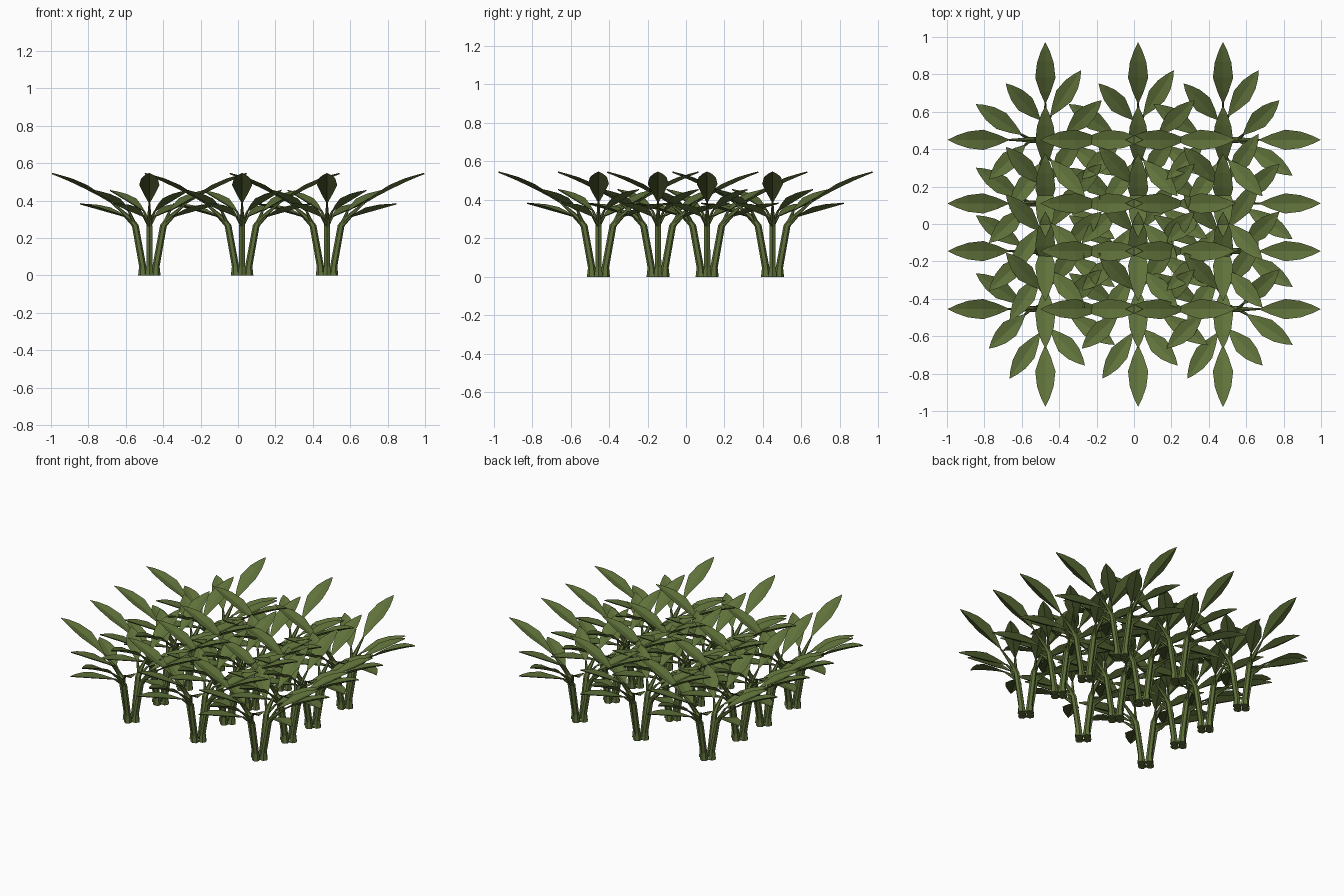
import bpy, bmesh, math
from mathutils import Vector, Matrix

if "Cube" in bpy.data.objects:
    bpy.data.objects.remove(bpy.data.objects["Cube"])

green = bpy.data.materials.new("leaf green")
green.diffuse_color = (0.115, 0.165, 0.042, 1)
green.use_nodes = True
green.node_tree.nodes["Principled BSDF"].inputs["Base Color"].default_value = green.diffuse_color


def tube(bm, pts, radii, sides=6):
    """Tapered tube through points, closed at both ends."""
    rings = []
    for i, p in enumerate(pts):
        d = (Vector(pts[min(i + 1, len(pts) - 1)]) - Vector(pts[max(i - 1, 0)])).normalized()
        if i == 0:
            d = Vector((0, 0, 1)) if p[2] < 0.01 else d
        u = d.cross(Vector((0, 1, 0))).normalized()
        v = d.cross(u)
        rings.append([bm.verts.new(Vector(p) + radii[i] * (math.cos(a) * u + math.sin(a) * v))
                      for a in (2 * math.pi * k / sides for k in range(sides))])
    for a, b in zip(rings, rings[1:]):
        for k in range(sides):
            bm.faces.new((a[k], a[(k + 1) % sides], b[(k + 1) % sides], b[k]))
    bm.faces.new(rings[0])
    bm.faces.new(rings[-1])


def leaf(bm, base, tip, width, arch):
    """Pointed blade folded into a shallow gutter, with a keeled underside."""
    base, tip = Vector(base), Vector(tip)
    side = Vector((0, 0, 1)).cross(tip - base).normalized()
    up = (tip - base).cross(side).normalized()
    rows = []
    for t, w in ((0, .08), (.2, .55), (.45, 1), (.7, .82), (.88, .42), (1, .03)):
        c = base.lerp(tip, t) + up * arch * 4 * t * (1 - t)
        h = w * width / 2
        rows.append([bm.verts.new(q) for q in (
            c + side * h + up * h * .28, c + up * .003,
            c - side * h + up * h * .28, c - up * (.004 + .08 * h))])
    for a, b in zip(rows, rows[1:]):
        for k in range(4):
            bm.faces.new((a[k], a[(k + 1) % 4], b[(k + 1) % 4], b[k]))
    bm.faces.new(rows[0])
    bm.faces.new(rows[-1])


def make_mesh(name, build):
    """Build one branch and repeat it four times around the plant."""
    bm = bmesh.new()
    build(bm)
    src = bm.verts[:] + bm.edges[:] + bm.faces[:]
    for k in range(1, 4):
        new = bmesh.ops.duplicate(bm, geom=src)["geom"]
        bmesh.ops.rotate(bm, verts=[g for g in new if isinstance(g, bmesh.types.BMVert)],
                         cent=(0, 0, 0), matrix=Matrix.Rotation(k * math.pi / 2, 3, 'Z'))
    bmesh.ops.recalc_face_normals(bm, faces=bm.faces)
    me = bpy.data.meshes.new(name)
    bm.to_mesh(me)
    bm.free()
    me.materials.append(green)
    return me


MAIN, LOW, MID = (.20, 0, .388), (.13, -.03, .315), (.11, .03, .345)


def stems(bm):
    # flared foot, leaning stem, stalk of the main leaf
    tube(bm, [(.034, 0, 0), (.036, 0, .05), (.075, 0, .265), (.10, 0, .30), (.15, 0, .345), MAIN],
         [.026, .019, .018, .014, .009, .005])
    # short stalks of the two side leaves
    tube(bm, [(.08, 0, .265), LOW], [.011, .006])
    tube(bm, [(.08, 0, .275), MID], [.011, .006])


def leaves(bm):
    leaf(bm, MAIN, (.52, 0, .545), .108, .012)
    leaf(bm, LOW, (.37, -.19, .383), .10, .004)
    leaf(bm, MID, (.30, .21, .455), .10, .004)


stem_mesh = make_mesh("stems", stems)
leaf_mesh = make_mesh("leaves", leaves)

# Rows of plants
for y in (-.455, -.145, .11, .45):
    for x in (-.474, .022, .476):
        for name, me in (("plant_stems", stem_mesh), ("plant_leaves", leaf_mesh)):
            ob = bpy.data.objects.new(name, me)
            ob.location = (x, y, 0)
            bpy.context.collection.objects.link(ob)
